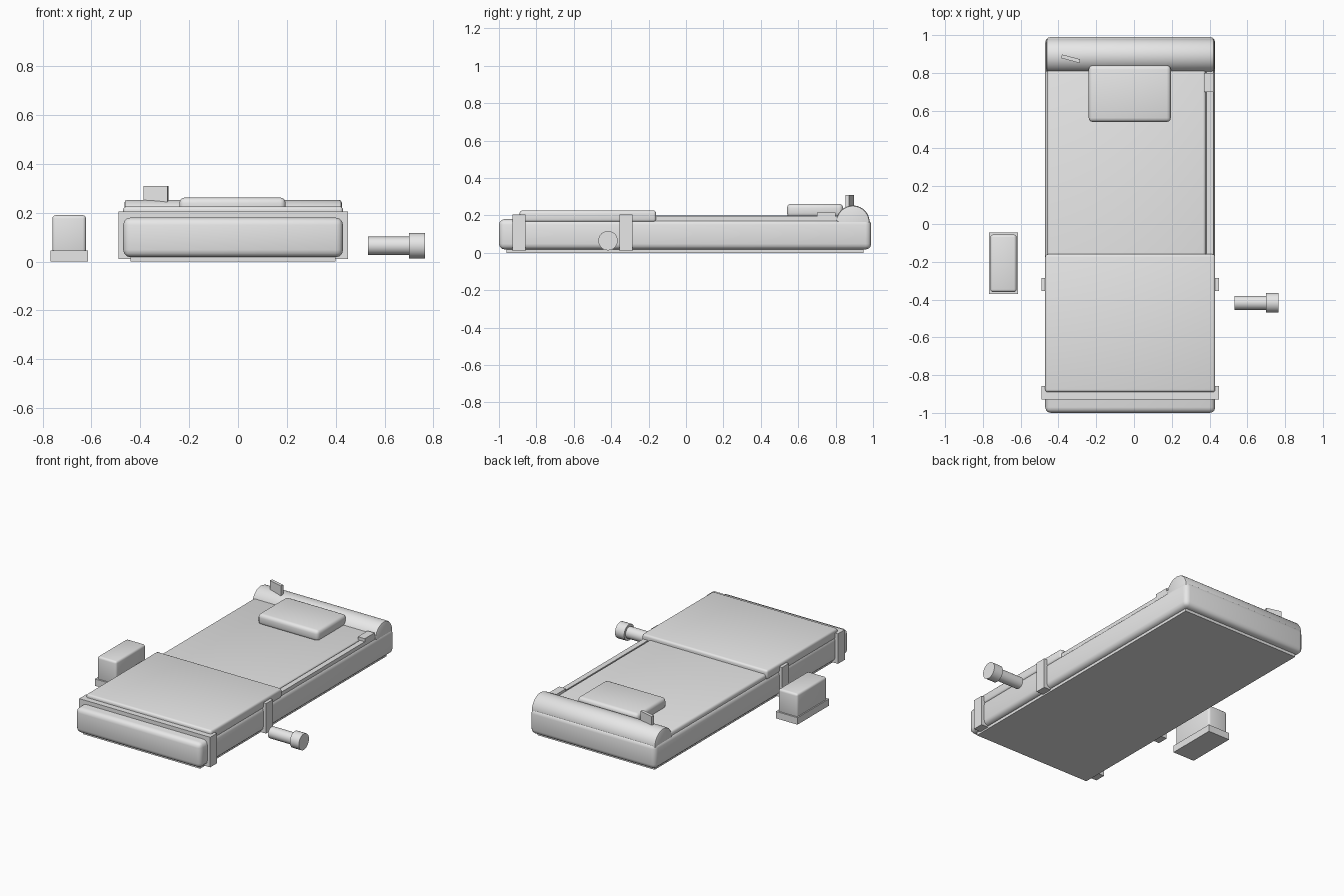
import bpy, math
from mathutils import Vector

cube = bpy.data.objects.get("Cube")
if cube:
    bpy.data.objects.remove(cube, do_unlink=True)

grey = bpy.data.materials.new("light_grey")
grey.use_nodes = True
colour = (0.8, 0.8, 0.8, 1)
grey.diffuse_color = colour
grey.node_tree.nodes["Principled BSDF"].inputs["Base Color"].default_value = colour


def finish(ob, name, bevel, segments, angle):
    ob.name = name
    ob.data.materials.append(grey)
    if bevel:
        mod = ob.modifiers.new("soft_edges", 'BEVEL')
        mod.width = bevel
        mod.segments = segments
        bpy.ops.object.modifier_apply(modifier=mod.name)
    if angle:
        bpy.ops.object.shade_smooth_by_angle(angle=math.radians(angle))
    return ob


def box(name, low, high, bevel=0, segments=3, angle=40):
    low, high = Vector(low), Vector(high)
    bpy.ops.mesh.primitive_cube_add(size=1, location=(low + high) / 2)
    ob = bpy.context.object
    ob.scale = high - low
    bpy.ops.object.transform_apply(location=False, rotation=False, scale=True)
    return finish(ob, name, bevel, segments, angle if bevel else 0)


def rod(name, x0, x1, y, z, radius, sides, bevel=0):
    bpy.ops.mesh.primitive_cylinder_add(
        vertices=sides, radius=radius, depth=x1 - x0,
        location=((x0 + x1) / 2, y, z), rotation=(0, math.pi / 2, 0))
    return finish(bpy.context.object, name, bevel, 2, 40)


# Padded body and thin ground sheet
box("ground_sheet", (-0.44, -0.96, 0), (0.40, 0.95, 0.03))
body = box("mattress", (-0.47, -1, 0.018), (0.43, 0.99, 0.18), 0.03)

# Inner sheet with a zip along the left side
box("inner_sheet", (-0.46, -0.88, 0.12), (0.38, 0.84, 0.20), 0.015)
box("zip_strip", (0.385, -0.88, 0.15), (0.42, 0.82, 0.195))
box("zip_pull", (0.37, 0.70, 0.195), (0.42, 0.80, 0.215))

# Folded cover over the lower half
box("cover", (-0.47, -0.89, 0.165), (0.43, -0.16, 0.226), 0.014)

# Rolled head end, pillow and loop tab
rod("head_roll", -0.465, 0.425, 0.892, 0.163, 0.09, 40, 0.012)
box("pillow", (-0.24, 0.54, 0.19), (0.195, 0.84, 0.262), 0.022)
tag = box("loop_tab", (-0.385, 0.865, 0.23), (-0.285, 0.885, 0.31))
tag.rotation_euler.z = math.radians(-15)

# Straps around the body
for name, y in (("foot_strap", -0.893), ("middle_strap", -0.32)):
    box(name, (-0.49, y - 0.035, 0.01), (0.45, y + 0.035, 0.205))

# Lantern at the right
box("lantern_base", (-0.768, -0.37, 0), (-0.614, -0.046, 0.045))
box("lantern_body", (-0.76, -0.36, 0.03), (-0.622, -0.056, 0.19), 0.014)

# Torch at the left
rod("torch_handle", 0.533, 0.71, -0.417, 0.065, 0.037, 24)
rod("torch_head", 0.70, 0.765, -0.417, 0.065, 0.052, 24)
